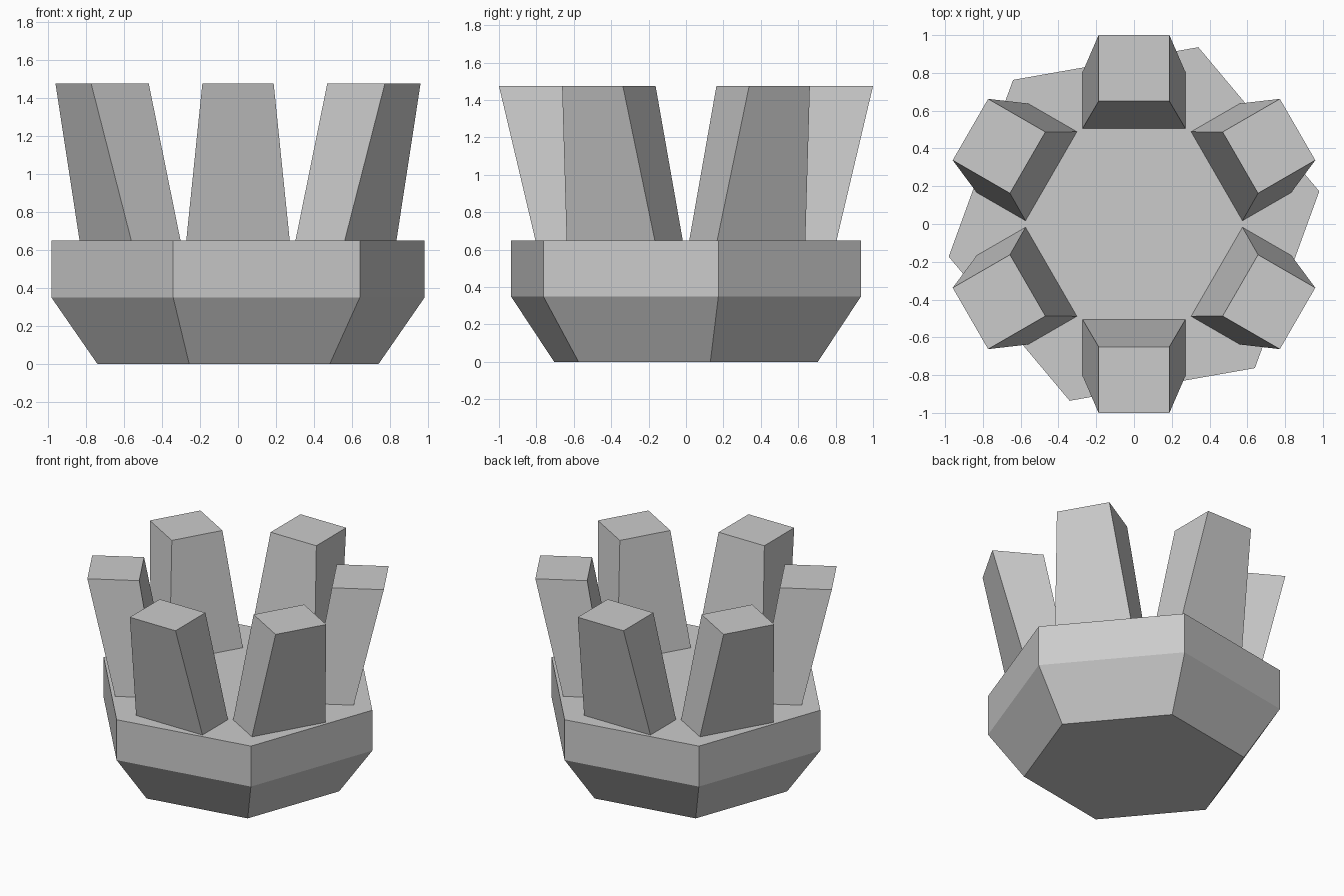
import bpy
import bmesh
from math import cos, sin, radians

cube = bpy.data.objects.get("Cube")
if cube:
    bpy.data.objects.remove(cube, do_unlink=True)

# Single stone-grey colour
grey = bpy.data.materials.new("stone_grey")
grey.use_nodes = True
colour = (0.6, 0.6, 0.6, 1)
grey.diffuse_color = colour
grey.node_tree.nodes["Principled BSDF"].inputs["Base Color"].default_value = colour


def loft(name, rings):
    """Closed solid through a stack of matching rings."""
    bm = bmesh.new()
    loops = [[bm.verts.new(p) for p in ring] for ring in rings]
    n = len(loops[0])
    for low, high in zip(loops, loops[1:]):
        for i in range(n):
            j = (i + 1) % n
            bm.faces.new((low[i], low[j], high[j], high[i]))
    bm.faces.new(loops[0][::-1])
    bm.faces.new(loops[-1])
    bmesh.ops.recalc_face_normals(bm, faces=bm.faces)
    mesh = bpy.data.meshes.new(name)
    bm.to_mesh(mesh)
    bm.free()
    mesh.materials.append(grey)
    obj = bpy.data.objects.new(name, mesh)
    bpy.context.collection.objects.link(obj)
    return obj


def hexagon(radius, z):
    angles = [radians(10 + 60 * i) for i in range(6)]
    return [(radius * cos(a), radius * sin(a), z) for a in angles]


def rectangle(inner, outer, half_width, z):
    return [(inner, -half_width, z), (outer, -half_width, z),
            (outer, half_width, z), (inner, half_width, z)]


# Hexagonal base with a tapered underside
loft("base", [hexagon(0.75, 0), hexagon(0.996, 0.35), hexagon(0.996, 0.65)])

# Ring of six tapered prongs leaning outward
for i in range(6):
    prong = loft(f"prong_{i + 1}", [rectangle(0.506, 0.805, 0.272, 0.65),
                                    rectangle(0.65, 1.0, 0.1875, 1.475)])
    prong.rotation_euler.z = radians(30 + 60 * i)
